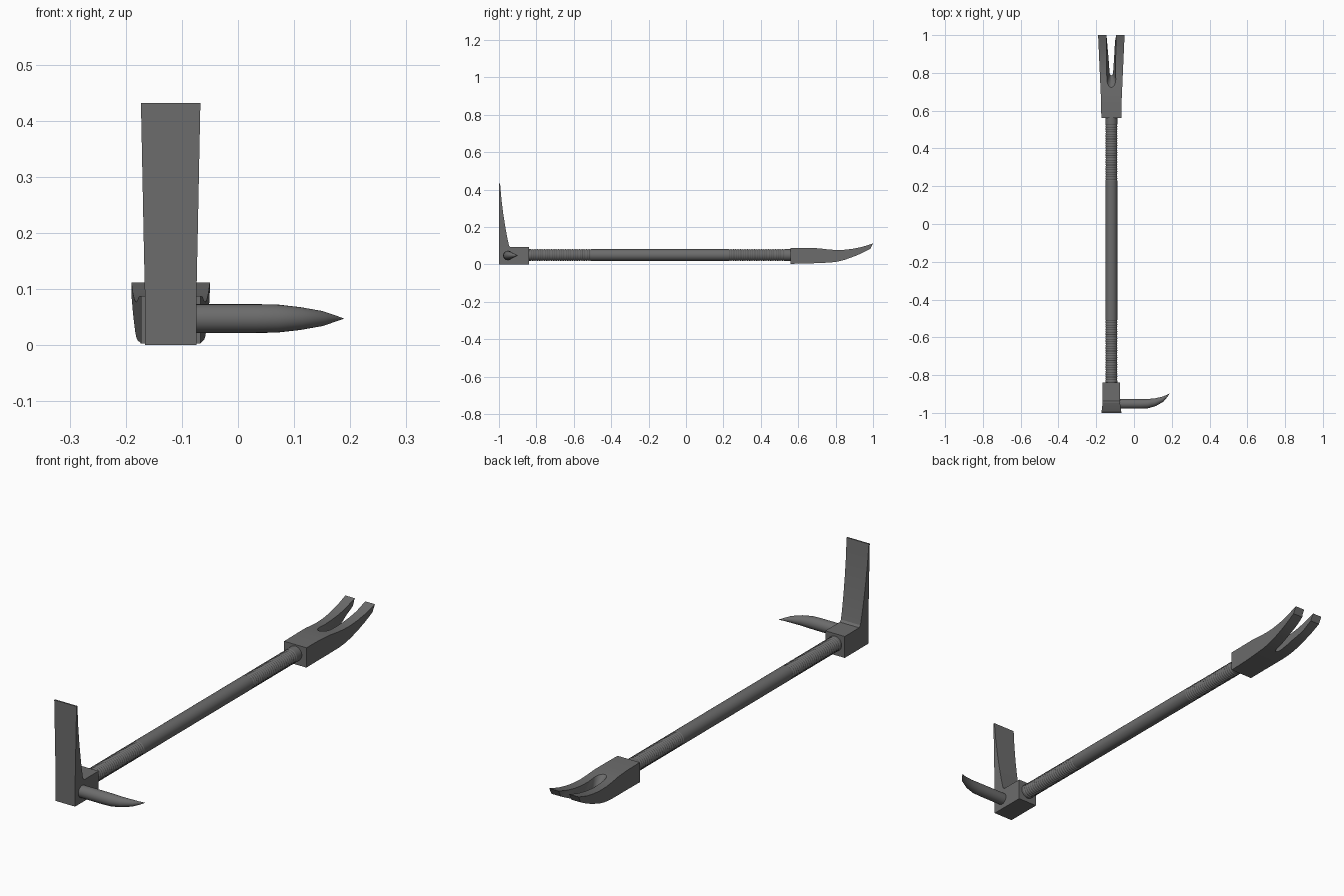
import bpy, bmesh, math
from mathutils import Vector

if "Cube" in bpy.data.objects:
    bpy.data.objects.remove(bpy.data.objects["Cube"])

CX, CZ = -0.12, 0.05          # bar axis
steel = bpy.data.materials.new("dark grey steel")
steel.diffuse_color = (0.15, 0.15, 0.15, 1)
steel.use_nodes = True
steel.node_tree.nodes["Principled BSDF"].inputs["Base Color"].default_value = steel.diffuse_color


def loft(name, rings, angle=30):
    """Solid skinned through rings of equal point count."""
    bm = bmesh.new()
    vs = [[bm.verts.new(p) for p in r] for r in rings]
    n = len(vs[0])
    for a, b in zip(vs, vs[1:]):
        for i in range(n):
            j = (i + 1) % n
            bm.faces.new((a[i], a[j], b[j], b[i]))
    bm.faces.new(vs[0])
    bm.faces.new(vs[-1])
    bmesh.ops.recalc_face_normals(bm, faces=bm.faces)
    me = bpy.data.meshes.new(name)
    bm.to_mesh(me)
    bm.free()
    me.materials.append(steel)
    ob = bpy.data.objects.new(name, me)
    bpy.context.collection.objects.link(ob)
    return ob


def smooth(ob, angle=30):
    bpy.ops.object.select_all(action='DESELECT')
    bpy.context.view_layer.objects.active = ob
    ob.select_set(True)
    bpy.ops.object.shade_smooth_by_angle(angle=math.radians(angle))


def circle(center, u, v, r, n=24):
    c, u, v = Vector(center), Vector(u), Vector(v)
    return [c + r * (math.cos(2 * math.pi * i / n) * u + math.sin(2 * math.pi * i / n) * v)
            for i in range(n)]


# shaft with a ribbed grip near each end
stations = [(-0.86, 0.0315)]
for start, end in ((-0.83, -0.5), (0.23, 0.54)):
    pitch = 0.0125
    for k in range(int((end - start) / pitch)):
        y = start + k * pitch
        stations += [(y, 0.0315), (y + 0.003, 0.0295), (y + 0.006, 0.0295), (y + 0.009, 0.0315)]
stations.append((0.6, 0.0315))
shaft = loft("shaft", [circle((CX, y, CZ), (1, 0, 0), (0, 0, 1), r) for y, r in stations])
smooth(shaft)

# head block rising into the adze blade: (z, back edge y, half width)
adze = [(0.0, -0.84, 0.046), (0.092, -0.84, 0.046), (0.092, -0.938, 0.046),
        (0.10, -0.946, 0.0462), (0.14, -0.955, 0.047), (0.20, -0.966, 0.0483),
        (0.27, -0.977, 0.0497), (0.35, -0.987, 0.0513), (0.432, -0.994, 0.053)]
head = loft("adze_head", [[(CX - w, -1, z), (CX + w, -1, z), (CX + w, y, z), (CX - w, y, z)]
                          for z, y, w in adze])
smooth(head)

# curved pick: (x, y, radius)
pick = [(-0.10, -0.952, 0.0257), (0.03, -0.952, 0.0257), (0.07, -0.951, 0.025),
        (0.11, -0.944, 0.0205), (0.15, -0.928, 0.0135), (0.172, -0.912, 0.006), (0.188, -0.898, 0.0005)]
rings = []
for i, (x, y, r) in enumerate(pick):
    a, b = pick[max(i - 1, 0)], pick[min(i + 1, len(pick) - 1)]
    t = Vector((b[0] - a[0], b[1] - a[1], 0)).normalized()
    rings.append(circle((x, y, 0.0475), (-t.y, t.x, 0), (0, 0, 1), r))
smooth(loft("pick", rings), 40)

# fork: (bottom y, bottom z, top y, top z)
fork_path = [(0.56, 0.003, 0.56, 0.088), (0.65, 0.005, 0.65, 0.088), (0.71, 0.007, 0.71, 0.086),
             (0.77, 0.010, 0.76, 0.080), (0.81, 0.015, 0.80, 0.077), (0.85, 0.025, 0.845, 0.078),
             (0.90, 0.043, 0.89, 0.083), (0.94, 0.060, 0.94, 0.093), (0.985, 0.083, 1.0, 0.112)]


def half(y):
    return 0.053 + max(0, y - 0.62) * 0.045


fork = loft("fork", [[(CX - half(yb), yb, zb), (CX + half(yb), yb, zb),
                      (CX + half(yt), yt, zt), (CX - half(yt), yt, zt)]
                     for yb, zb, yt, zt in fork_path])

# slot cutter, sloping into a scoop at its closed end


def slot(z, y0, w0, w1):
    n = 10
    pts = [(CX + w0 * math.sin(a), y0 + w0 * 1.6 * (1 - math.cos(a)), z)
           for a in (-math.pi / 2 + math.pi * k / n for k in range(n + 1))]
    return pts + [(CX + w1, 1.05, z), (CX - w1, 1.05, z)]


cutter = loft("fork_slot_cutter", [slot(-0.02, 0.80, 0.008, 0.024), slot(0.03, 0.78, 0.010, 0.024),
                                   slot(0.092, 0.715, 0.027, 0.024), slot(0.16, 0.65, 0.032, 0.024)])
mod = fork.modifiers.new("slot", 'BOOLEAN')
mod.operation = 'DIFFERENCE'
mod.solver = 'EXACT'
mod.object = cutter
bpy.context.view_layer.objects.active = fork
bpy.ops.object.modifier_apply(modifier="slot")
bpy.data.objects.remove(cutter, do_unlink=True)
smooth(fork)
